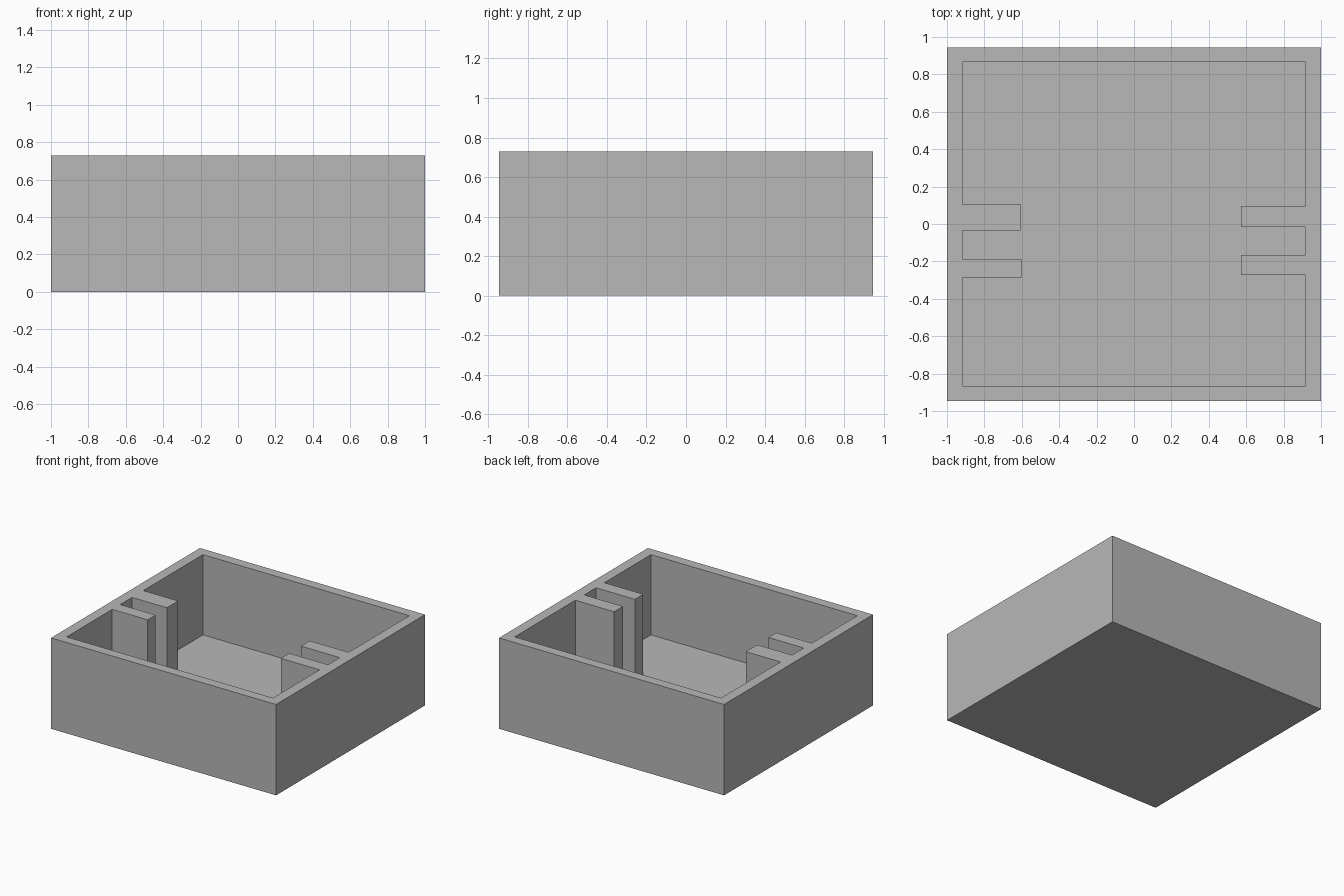
import bpy
import bmesh

if "Cube" in bpy.data.objects:
    bpy.data.objects.remove(bpy.data.objects["Cube"], do_unlink=True)

HALF_X, HALF_Y, HEIGHT = 1.0, 0.945, 0.73
IN_X, IN_Y, FLOOR = 0.917, 0.865, 0.085

grey = bpy.data.materials.new("plain grey")
grey.use_nodes = True
colour = (0.48, 0.48, 0.48, 1)
grey.diffuse_color = colour
grey.node_tree.nodes["Principled BSDF"].inputs["Base Color"].default_value = colour


def prism(name, outline, z0, z1):
    """Extrude a counter-clockwise outline from z0 up to z1."""
    bm = bmesh.new()
    base = bm.faces.new([bm.verts.new((x, y, z0)) for x, y in outline])
    top = bmesh.ops.extrude_face_region(bm, geom=[base], use_keep_orig=True)["geom"]
    moved = [v for v in top if isinstance(v, bmesh.types.BMVert)]
    bmesh.ops.translate(bm, verts=moved, vec=(0, 0, z1 - z0))
    bmesh.ops.recalc_face_normals(bm, faces=bm.faces)
    mesh = bpy.data.meshes.new(name)
    bm.to_mesh(mesh)
    bm.free()
    mesh.materials.append(grey)
    obj = bpy.data.objects.new(name, mesh)
    bpy.context.collection.objects.link(obj)
    return obj


def ribbed_side(side, ribs):
    """Inner wall line stepping in around each rib: (low y, high y, tip x)."""
    points = []
    for low, high, tip in ribs:
        points += [(side, low), (tip, low), (tip, high), (side, high)]
    return points


# Cavity outline, with two ribs left standing on each side wall
left_ribs = ribbed_side(IN_X, [(-0.274, -0.167, 0.572), (-0.017, 0.095, 0.572)])
right_ribs = ribbed_side(-IN_X, [(-0.287, -0.186, -0.602), (-0.036, 0.108, -0.607)])
cavity = ([(-IN_X, -IN_Y), (IN_X, -IN_Y)] + left_ribs
          + [(IN_X, IN_Y), (-IN_X, IN_Y)] + right_ribs[::-1])

# Solid block, hollowed to form the floor, walls and ribs
block = [(-HALF_X, -HALF_Y), (HALF_X, -HALF_Y), (HALF_X, HALF_Y), (-HALF_X, HALF_Y)]
tray = prism("open_box", block, 0, HEIGHT)
cutter = prism("cavity_cutter", cavity, FLOOR, HEIGHT + 0.2)
cutter.hide_render = True

hollow = tray.modifiers.new("hollow", 'BOOLEAN')
hollow.operation = 'DIFFERENCE'
hollow.solver = 'EXACT'
hollow.object = cutter
bpy.context.view_layer.objects.active = tray
tray.select_set(True)
bpy.ops.object.modifier_apply(modifier=hollow.name)
bpy.data.objects.remove(cutter, do_unlink=True)
